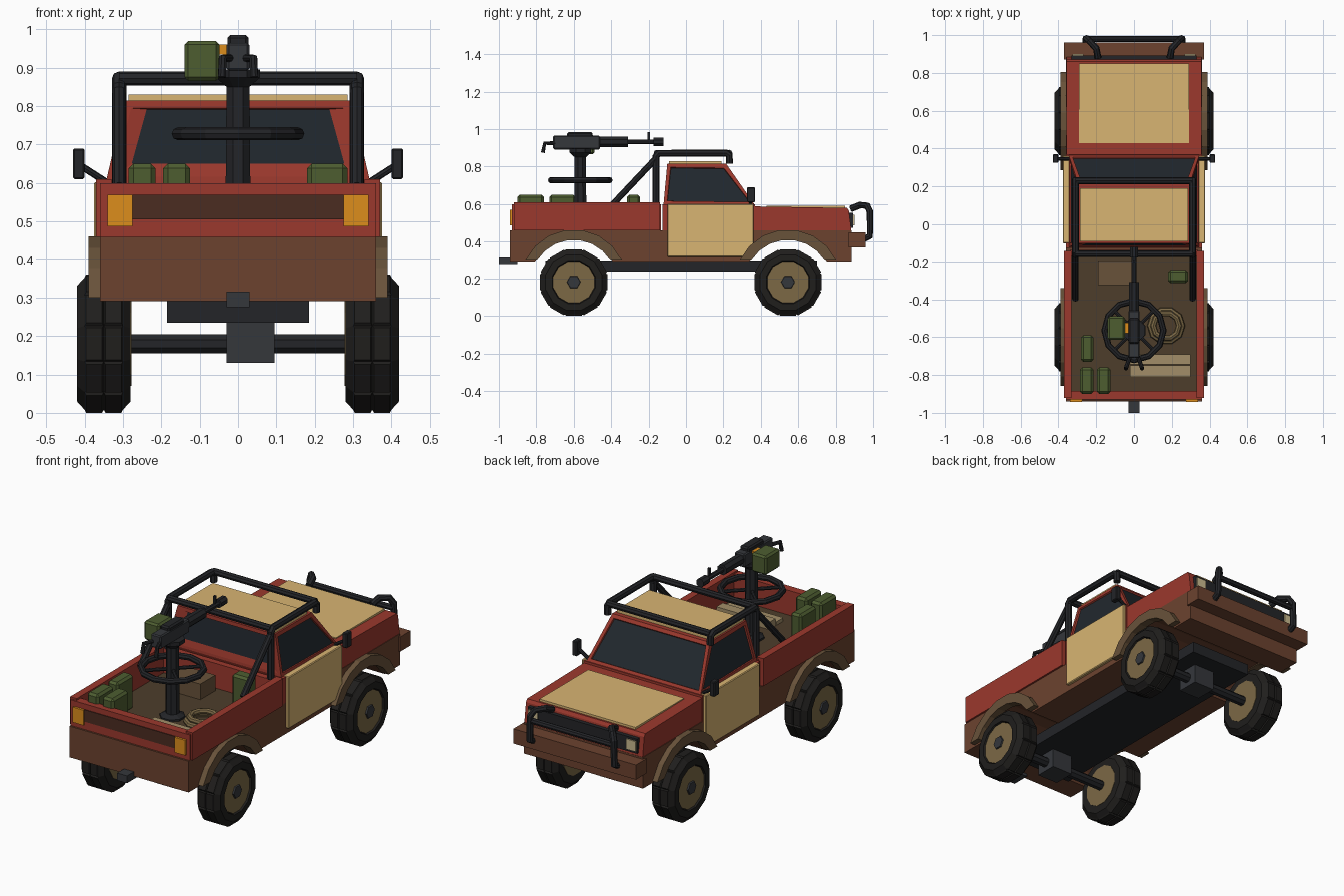
import bpy, bmesh
from math import sin, cos, pi, radians, asin
from mathutils import Matrix, Vector

if "Cube" in bpy.data.objects:
    bpy.data.objects.remove(bpy.data.objects["Cube"])


def mat(name, r, g, b):
    m = bpy.data.materials.new(name)
    m.diffuse_color = (r, g, b, 1)
    m.use_nodes = True
    m.node_tree.nodes["Principled BSDF"].inputs["Base Color"].default_value = m.diffuse_color
    return m


RED = mat("red_paint", .33, .04, .026)
TAN = mat("tan_paint", .69, .46, .17)
BROWN = mat("rusty_brown", .15, .055, .028)
DARKBROWN = mat("dark_brown", .07, .025, .015)
FLARE = mat("flare_brown", .14, .085, .042)
FLOOR = mat("bed_floor", .075, .048, .024)
TYRE = mat("rubber", .014, .013, .012)
RIM = mat("rim_tan", .2, .14, .06)
METAL = mat("black_metal", .017, .018, .021)
STEEL = mat("dark_steel", .035, .038, .044)
GLASS = mat("glass", .015, .021, .027)
GREEN = mat("green", .075, .11, .03)
ORANGE = mat("orange", .72, .27, .012)
LAMP = mat("lamp", .6, .5, .28)
WOOD = mat("wood", .36, .27, .14)


def finish(name, bm, m, bevel=0):
    bmesh.ops.recalc_face_normals(bm, faces=bm.faces)
    me = bpy.data.meshes.new(name)
    bm.to_mesh(me)
    bm.free()
    me.materials.append(m)
    ob = bpy.data.objects.new(name, me)
    bpy.context.collection.objects.link(ob)
    if bevel:
        b = ob.modifiers.new("bevel", 'BEVEL')
        b.width, b.segments = bevel, 1
    return ob


def box(name, x, y, z, m, bevel=0):
    bm = bmesh.new()
    bmesh.ops.create_cube(bm, size=1)
    for v in bm.verts:
        v.co = [(a[0] + a[1]) / 2 + c * (a[1] - a[0]) for a, c in zip((x, y, z), v.co)]
    return finish(name, bm, m, bevel)


def prism(name, pts, x0, x1, m):
    """Extrude a (y, z) outline from x0 to x1."""
    bm = bmesh.new()
    f = bm.faces.new([bm.verts.new((x0, y, z)) for y, z in pts])
    r = bmesh.ops.extrude_face_region(bm, geom=[f])
    bmesh.ops.translate(bm, vec=(x1 - x0, 0, 0),
                        verts=[v for v in r['geom'] if isinstance(v, bmesh.types.BMVert)])
    return finish(name, bm, m)


def lathe(name, prof, n, m, loc, axis=(0, 0, 1), tread=0):
    """Revolve (radius, height) points; radii measured to the flats."""
    bm = bmesh.new()
    rings = []
    for r, h in prof:
        r /= cos(pi / n)
        rings.append([bm.verts.new((r * cos(2 * pi * (i + .5) / n), r * sin(2 * pi * (i + .5) / n), h))
                      for i in range(n)])
    for a, b in zip(rings, rings[1:]):
        for i in range(n):
            j = (i + 1) % n
            bm.faces.new((a[i], a[j], b[j], b[i]))
    bm.faces.new(rings[0])
    bm.faces.new(rings[-1])
    bmesh.ops.recalc_face_normals(bm, faces=bm.faces)
    if tread:
        fs = [f for f in bm.faces if all(v.co.xy.length > tread for v in f.verts)]
        bmesh.ops.inset_individual(bm, faces=fs, thickness=.006, depth=.008)
    rot = Vector((0, 0, 1)).rotation_difference(Vector(axis)).to_matrix().to_4x4()
    bm.transform(Matrix.Translation(loc) @ rot)
    return finish(name, bm, m)


def tube(name, pts, r, m=METAL, cyclic=False):
    cu = bpy.data.curves.new(name, 'CURVE')
    cu.dimensions, cu.bevel_depth, cu.bevel_resolution, cu.use_fill_caps = '3D', r, 2, True
    sp = cu.splines.new('POLY')
    sp.points.add(len(pts) - 1)
    for p, c in zip(sp.points, pts):
        p.co = (*c, 1)
    sp.use_cyclic_u, sp.use_smooth = cyclic, False
    tmp = bpy.data.objects.new(name + "_path", cu)
    me = bpy.data.meshes.new_from_object(tmp)
    bpy.data.objects.remove(tmp)
    me.materials.clear()
    me.materials.append(m)
    ob = bpy.data.objects.new(name, me)
    bpy.context.collection.objects.link(ob)


def arc(cy, r, zmin, n=7):
    """Wheel arch points from rear to front, starting at height zmin."""
    a = asin((zmin - .18) / r)
    return [(cy - r * cos(a + (pi - 2 * a) * i / n), .18 + r * sin(a + (pi - 2 * a) * i / n))
            for i in range(n + 1)]


AXLES = (-.60, .545)

# lower body with open wheel arches
prism("lower_body", [(-.94, .29)] + arc(AXLES[0], .235, .29) + arc(AXLES[1], .235, .29)
      + [(.885, .29), (.885, .46), (-.94, .46)], -.36, .36, BROWN)
box("front_bumper", (-.37, .37), (.87, .96), (.37, .45), BROWN)
box("chassis", (-.185, .185), (-.75, .7), (.235, .295), METAL)
box("tow_hitch", (-.03, .03), (-1, -.9), (.275, .315), STEEL)

# wheels, axles, flares
for end, cy in zip(("rear", "front"), AXLES):
    lathe(end + "_axle", [(.025, -.29), (.025, .29)], 8, METAL, (0, cy, .18), (1, 0, 0))
    box(end + "_differential", (-.03, .095), (cy - .06, cy + .06), (.13, .24), STEEL)
    for s, side in ((-1, "left"), (1, "right")):
        n, loc, ax = f"{end}_{side}_", (s * .28, cy, .18), (s, 0, 0)
        lathe(n + "tyre", [(.115, 0), (.15, 0), (.172, .02), (.172, .07), (.172, .12), (.15, .14),
                           (.115, .14), (.11, .125)], 12, TYRE, loc, ax, tread=.17)
        lathe(n + "rim", [(.11, -.002), (.11, .132)], 12, RIM, loc, ax)
        lathe(n + "hub", [(.035, .12), (.03, .14)], 6, STEEL, loc, ax)
        prism(n + "flare", arc(cy, .285, .3) + arc(cy, .23, .3)[::-1], s * .345, s * .39, FLARE)

# cargo bed
box("bed_floor", (-.34, .34), (-.9, -.14), (.45, .465), FLOOR)
for s in (-1, 1):
    box("bed_side", sorted((s * .33, s * .37)), (-.92, -.14), (.46, .61), RED)
box("bed_front_wall", (-.34, .34), (-.17, -.135), (.46, .6), RED)
box("tailgate", (-.36, .36), (-.93, -.885), (.46, .6), RED)
box("tailgate_panel", (-.275, .275), (-.934, -.92), (.505, .57), DARKBROWN)

# cabin: tapered block with glass set into the four sides
box("cab_base", (-.36, .36), (-.125, .37), (.45, .6), RED)
bm = bmesh.new()
bmesh.ops.create_cube(bm, size=1)
for v in bm.verts:
    top, fr = v.co.z > 0, v.co.y > 0
    hw, y0, y1, z = (.295, -.1, .215, .815) if top else (.345, -.12, .365, .6)
    v.co = ((hw if v.co.x > 0 else -hw), y1 if fr else y0, z)
bm.normal_update()
sides = [f for f in bm.faces if abs(f.normal.z) < .9]
bmesh.ops.inset_individual(bm, faces=sides, thickness=.026, depth=0)
bmesh.ops.inset_individual(bm, faces=sides, thickness=.003, depth=-.008)
for f in sides:
    f.material_index = 1
    if f.normal.y < -.5:  # rear window is narrower
        for v in f.verts:
            v.co.x *= .86
            v.co.z = max(v.co.z, .65)
cab = finish("cab", bm, RED)
cab.data.materials.append(GLASS)
box("roof_panel", (-.285, .285), (-.09, .19), (.81, .83), TAN)

# hood and front end
prism("hood", [(.36, .45), (.885, .45), (.87, .565), (.86, .58), (.36, .588)], -.357, .357, RED)
box("hood_panel", (-.29, .29), (.43, .85), (.575, .592), TAN)
box("grille", (-.33, .33), (.86, .893), (.475, .555), METAL)

# doors, mirrors, lamps, guard uprights
for s in (-1, 1):
    def sx(a, b):
        return sorted((s * a, s * b))
    box("door", sx(.34, .376), (-.1, .362), (.32, .602), TAN, .004)
    box("mirror", sx(.4, .43), (.325, .37), (.61, .69), METAL, .004)
    tube("mirror_arm", [(s * .34, .345, .6), (s * .41, .345, .645)], .009)
    box("tail_light", sx(.275, .34), (-.942, -.91), (.487, .57), ORANGE)
    box("headlight", sx(.268, .325), (.87, .9), (.487, .543), LAMP)
    tube("guard_upright", [(s * .19, .88, .575), (s * .2, .93, .595), (s * .235, .968, .592),
                           (s * .252, .983, .56), (s * .255, .983, .43), (s * .255, .94, .41)], .018)
    # roll cage sides
    tube("cage_rail", [(s * .31, -.16, .6), (s * .31, -.16, .855), (s * .31, -.145, .872),
                       (s * .31, .215, .872), (s * .31, .232, .86), (s * .31, .232, .815)], .019)
    tube("cage_brace", [(s * .31, -.155, .85), (s * .31, -.4, .59)], .017)
tube("guard_bar", [(-.255, .98, .535), (.255, .98, .535)], .016)
for y in (-.155, .23):
    tube("cage_crossbar", [(-.31, y, .872), (.31, y, .872)], .018)

# cargo
for x0, x1, y0, y1 in ((-.28, -.215, -.73, -.59), (-.285, -.215, -.9, -.76),
                       (-.195, -.125, -.9, -.76), (.18, .285, -.315, -.245)):
    box("fuel_can", (x0, x1), (y0, y1), (.46, .65), GREEN, .012)
box("crate", (-.19, 0), (-.325, -.195), (.46, .55), FLARE)
box("plank_upper", (-.02, .3), (-.745, -.69), (.46, .505), WOOD)
box("plank_lower", (-.02, .3), (-.81, -.75), (.46, .485), WOOD)
for r, z in ((.085, .478), (.068, .5)):
    tube("rope_coil", [(.17 + r * cos(i * pi / 5), -.54 + r * sin(i * pi / 5), z) for i in range(10)],
         .016, RIM, True)

# gun mount with hand ring
GY = -.565
lathe("pedestal", [(.06, .46), (.06, .475), (.033, .49), (.03, .85), (.058, .875), (.058, .895)],
      8, METAL, (0, GY, 0))
tube("hand_ring", [(.156 * cos(i * pi / 6), GY + .156 * sin(i * pi / 6), .728) for i in range(12)],
     .017, METAL, True)
for i in range(4):
    a = radians(45 + 90 * i)
    tube("ring_spoke", [(0, GY, .728), (.156 * cos(a), GY + .156 * sin(a), .728)], .01)

# gun
box("gun_receiver", (-.03, .03), (-.71, -.46), (.892, .965), STEEL, .006)
box("gun_cover", (-.028, .028), (-.635, -.5), (.955, .985), METAL, .008)
lathe("barrel_shroud", [(.027, 0), (.027, .15)], 8, METAL, (0, -.46, .932), (0, 1, 0))
lathe("barrel", [(.013, 0), (.013, .2)], 8, METAL, (0, -.33, .932), (0, 1, 0))
lathe("muzzle", [(.022, 0), (.022, .055)], 8, METAL, (0, -.175, .932), (0, 1, 0))
box("front_sight", (-.006, .006), (-.205, -.193), (.93, .985), METAL)
for s in (-1, 1):
    tube("gun_grip", [(s * .02, -.7, .925), (s * .04, -.755, .925), (s * .042, -.765, .875)], .011)
box("ammo_box", (-.14, -.048), (-.615, -.49), (.866, .97), GREEN, .01)
box("ammo_belt", (-.06, -.028), (-.58, -.525), (.935, .96), ORANGE)
